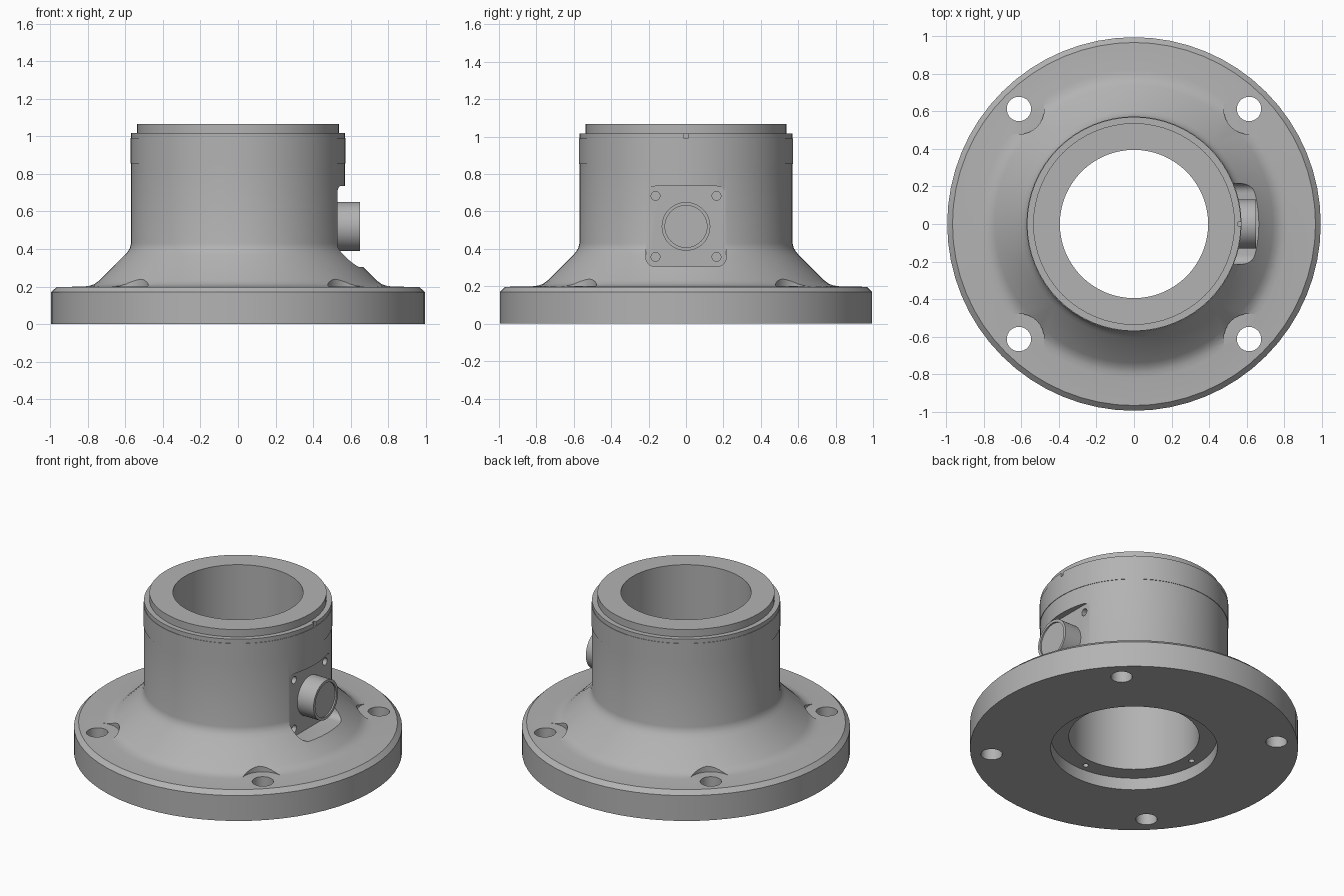
import bpy, bmesh, math
from mathutils import Matrix, Vector

if "Cube" in bpy.data.objects:
    bpy.data.objects.remove(bpy.data.objects["Cube"], do_unlink=True)

metal = bpy.data.materials.new("grey metal")
metal.use_nodes = True
metal.diffuse_color = (0.45, 0.45, 0.45, 1)
metal.node_tree.nodes["Principled BSDF"].inputs["Base Color"].default_value = metal.diffuse_color


def add_object(name, bm):
    bmesh.ops.recalc_face_normals(bm, faces=bm.faces)
    mesh = bpy.data.meshes.new(name)
    bm.to_mesh(mesh)
    bm.free()
    mesh.materials.append(metal)
    obj = bpy.data.objects.new(name, mesh)
    bpy.context.collection.objects.link(obj)
    return obj


def lathe(name, profile, steps=64):
    """Spin a closed (radius, height) profile into a ring-shaped solid."""
    bm = bmesh.new()
    rings = []
    for i in range(steps):
        a = 2 * math.pi * i / steps
        rings.append([bm.verts.new((r * math.cos(a), r * math.sin(a), z)) for r, z in profile])
    n = len(profile)
    for i in range(steps):
        a, b = rings[i], rings[(i + 1) % steps]
        for j in range(n):
            k = (j + 1) % n
            bm.faces.new((a[j], b[j], b[k], a[k]))
    return add_object(name, bm)


def cylinder(name, radius, start, depth, axis="Z", steps=32):
    """Cylinder that begins at start and runs along the positive axis."""
    bm = bmesh.new()
    turn = Matrix.Rotation(math.pi / 2, 4, "Y") if axis == "X" else Matrix()
    place = Matrix.Translation(Vector(start)) @ turn @ Matrix.Translation((0, 0, depth / 2))
    bmesh.ops.create_cone(bm, cap_ends=True, segments=steps, radius1=radius,
                          radius2=radius, depth=depth, matrix=place)
    return add_object(name, bm)


def rounded_block(name, half_y, low, high, x0, x1, radius):
    """Block along x with rounded corners in its y-z outline."""
    bm = bmesh.new()
    corners = ((half_y, high), (-half_y, high), (-half_y, low), (half_y, low))
    outline = []
    for q, (y, z) in enumerate(corners):
        cy = y - math.copysign(radius, y)
        cz = z - radius if z == high else z + radius
        for s in range(7):
            a = math.pi / 2 * (q + s / 6)
            outline.append(bm.verts.new((x0, cy + radius * math.cos(a), cz + radius * math.sin(a))))
    face = bm.faces.new(outline)
    new = bmesh.ops.extrude_face_region(bm, geom=[face])["geom"]
    bmesh.ops.translate(bm, vec=(x1 - x0, 0, 0),
                        verts=[v for v in new if isinstance(v, bmesh.types.BMVert)])
    return add_object(name, bm)


def cut(target, cutters):
    """Subtract every cutter from the target and discard the cutters."""
    for cutter in cutters:
        cutter.hide_render = True
        mod = target.modifiers.new("cut", "BOOLEAN")
        mod.operation = "DIFFERENCE"
        mod.solver = "EXACT"
        mod.object = cutter
    graph = bpy.context.evaluated_depsgraph_get()
    result = bpy.data.meshes.new_from_object(target.evaluated_get(graph))
    target.modifiers.clear()
    target.data = result
    for cutter in cutters:
        bpy.data.objects.remove(cutter, do_unlink=True)


BORE, BODY, SEAM = 0.395, 0.57, 0.855
PORT_Z = 0.52

# Flange, flared foot and lower barrel, with the stepped bore underneath
housing = lathe("flanged_housing", [
    (0.505, 0), (0.995, 0), (0.995, 0.17), (0.967, 0.197), (0.82, 0.2), (0.79, 0.204),
    (0.765, 0.213), (0.74, 0.231), (0.605, 0.365), (0.588, 0.385), (0.576, 0.405),
    (BODY, 0.43), (BODY, SEAM), (BORE, SEAM), (BORE, 0.08), (0.505, 0.08)])

# Bolt holes and their spot faces in the foot
cutters = []
for sx in (-1, 1):
    for sy in (-1, 1):
        x, y = 0.613 * sx, 0.613 * sy
        cutters.append(cylinder("bolt_cutter", 0.065, (x, y, -0.1), 0.6))
        cutters.append(cylinder("spot_face_cutter", 0.135, (x, y, 0.2005), 0.3))

# Small holes in the underside step
for i in range(4):
    a = math.pi / 2 * i
    cutters.append(cylinder("dowel_cutter", 0.018,
                            (0.455 * math.cos(a), 0.455 * math.sin(a), 0.03), 0.15, steps=16))

# Flat mounting pocket for the side port, with four screw holes
cutters.append(rounded_block("pocket_cutter", 0.215, 0.305, 0.735, 0.53, 0.95, 0.05))
for sy in (-1, 1):
    for sz in (-1, 1):
        cutters.append(cylinder("screw_cutter", 0.024,
                                (0.48, 0.163 * sy, PORT_Z + 0.163 * sz), 0.2, "X", 16))
cut(housing, cutters)

# Upper collar
collar = lathe("upper_collar", [
    (BORE, SEAM), (BODY + 0.003, SEAM), (BODY + 0.003, 0.99), (BORE, 0.99)])

# Top rim with a raised spigot and a small alignment notch
rim = lathe("top_rim", [
    (BORE, 0.99), (BODY, 0.99), (BODY, 1.018), (0.537, 1.018), (0.537, 1.067), (BORE, 1.067)])
cut(rim, [rounded_block("notch_cutter", 0.01, 0.97, 1.04, 0.555, 0.7, 0.002)])

# Side port with a shallow recessed end
port = cylinder("side_port", 0.13, (0.5, 0, PORT_Z), 0.15, "X", 48)
cut(port, [cylinder("port_cutter", 0.112, (0.64, 0, PORT_Z), 0.1, "X", 48)])

# Smooth the round surfaces and keep machined edges crisp
bpy.ops.object.select_all(action="DESELECT")
for obj in (housing, collar, rim, port):
    obj.select_set(True)
bpy.context.view_layer.objects.active = housing
bpy.ops.object.shade_smooth_by_angle(angle=math.radians(25))
